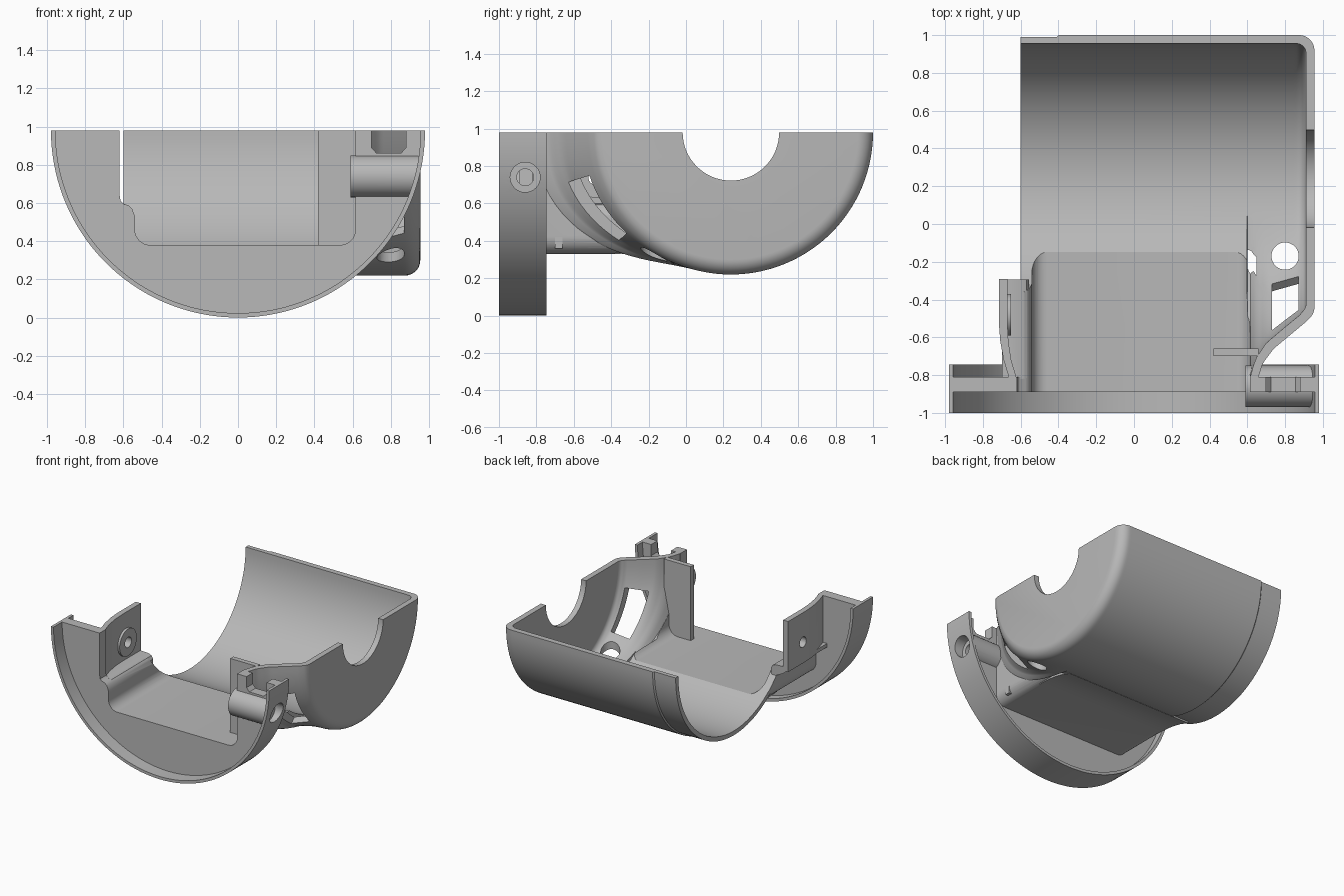
import bpy, bmesh
from math import sin, cos, pi, radians, sqrt, degrees, atan2

cube = bpy.data.objects.get("Cube")
if cube:
    bpy.data.objects.remove(cube, do_unlink=True)

grey = bpy.data.materials.new("plain grey")
grey.use_nodes = True
grey.diffuse_color = (0.48, 0.48, 0.48, 1)
grey.node_tree.nodes["Principled BSDF"].inputs["Base Color"].default_value = (0.48, 0.48, 0.48, 1)

TOP = 0.98        # parting plane height
AXIS_Y = 0.24     # axis of the round housing


def make(name, verts, faces):
    bm = bmesh.new()
    vs = [bm.verts.new(v) for v in verts]
    for f in faces:
        bm.faces.new([vs[i] for i in f])
    bmesh.ops.recalc_face_normals(bm, faces=bm.faces)
    me = bpy.data.meshes.new(name)
    bm.to_mesh(me)
    bm.free()
    ob = bpy.data.objects.new(name, me)
    bpy.context.collection.objects.link(ob)
    me.materials.append(grey)
    return ob


def prism(name, pts, axis, a, b):
    """Extrude a 2D outline along an axis from a to b."""
    place = {"x": lambda p, t: (t, p[0], p[1]),
             "y": lambda p, t: (p[0], t, p[1]),
             "z": lambda p, t: (p[0], p[1], t)}[axis]
    n = len(pts)
    verts = [place(p, t) for t in (a, b) for p in pts]
    faces = [tuple(range(n)), tuple(range(n, 2 * n))]
    faces += [(i, (i + 1) % n, n + (i + 1) % n, n + i) for i in range(n)]
    return make(name, verts, faces)


def arc(cx, cy, r, a0, a1, n):
    return [(cx + r * cos(radians(a0 + (a1 - a0) * i / n)),
             cy + r * sin(radians(a0 + (a1 - a0) * i / n))) for i in range(n + 1)]


def rod(name, c, r, axis, a, b, n=40):
    return prism(name, arc(c[0], c[1], r, 0, 360, n)[:-1], axis, a, b)


def box(name, x0, x1, y0, y1, z0, z1):
    return prism(name, [(x0, y0), (x1, y0), (x1, y1), (x0, y1)], "z", z0, z1)


def combine(ob, others, op):
    """Apply booleans and remove the helper solids."""
    for other in others:
        other.hide_render = True
        m = ob.modifiers.new("bool", "BOOLEAN")
        m.operation, m.solver, m.object = op, "EXACT", other
        dg = bpy.context.evaluated_depsgraph_get()
        me = bpy.data.meshes.new_from_object(ob.evaluated_get(dg))
        ob.modifiers.clear()
        ob.data = me
        bpy.data.objects.remove(other, do_unlink=True)
    return ob


def lerp_table(table, x):
    for (x0, y0), (x1, y1) in zip(table, table[1:]):
        if x <= x1:
            return y0 + (y1 - y0) * max(0, (x - x0) / (x1 - x0))
    return table[-1][1]


def housing(name, start, end, radius, fillet, plan, flare_from, lip):
    """Round housing with a rounded end cap and a front flare towards the neck."""
    xs = [start] + ([-0.41, -0.4] if lip else [])
    xs += [0.0, flare_from - 0.002, flare_from]
    last = end - fillet
    xs += [flare_from + (last - flare_from) * i / 16 for i in range(1, 17)]
    xs += [end - fillet + fillet * sin(radians(a)) for a in range(10, 91, 10)]
    n = 112
    verts = []
    for x in xs:
        base = radius - (0.01 if lip and x < -0.405 else 0)
        if x > last:
            base -= fillet - sqrt(max(0, fillet ** 2 - (x - last) ** 2))
        extra = max(0, AXIS_Y - lerp_table(plan, x) - base) if x >= flare_from else 0
        for i in range(n):
            t = 2 * pi * i / n
            a = abs(degrees(atan2(sin(t), -cos(t))))    # angle away from the front
            s = min(1, max(0, (75 - a) / 65))
            r = base + extra * s * s * (3 - 2 * s)
            verts.append((x, AXIS_Y + r * cos(t), TOP + r * sin(t)))
    faces = [tuple(range(n)), tuple(range(len(verts) - n, len(verts)))]
    for k in range(len(xs) - 1):
        for i in range(n):
            j = (i + 1) % n
            faces.append((k * n + i, k * n + j, (k + 1) * n + j, (k + 1) * n + i))
    return make(name, verts, faces)


# Housing shell with neck
outer_plan = [(0.65, -0.815), (0.66, -0.81), (0.68, -0.74), (0.74, -0.66),
              (0.83, -0.585), (0.92, -0.51), (0.955, -0.45)]
inner_plan = [(0.6, -0.815), (0.615, -0.81), (0.64, -0.72), (0.7, -0.63),
              (0.8, -0.545), (0.88, -0.48), (0.91, -0.43)]
body = housing("housing_shell", -0.6, 0.955, 0.76, 0.08, outer_plan, 0.65, True)
neck = prism("neck", [(-0.602, 1.1)] + arc(-0.512, 0.42, 0.09, 180, 270, 8)
             + arc(0.57, 0.42, 0.09, 270, 360, 8) + [(0.66, 1.1)], "y", -0.82, 0.0)
blend = prism("blend", [(-0.38, 0.331), (-0.28, 0.326), (-0.2, 0.316), (-0.12, 0.298),
                        (-0.03, 0.268), (0, 0.4), (-0.38, 0.4)], "x", -0.55, 0.6)
combine(body, [neck, blend], "UNION")

# Opening outline shared by the neck and the flange
right_corner = arc(0.535, 0.46, 0.08, 360, 270, 8)
left_corner = arc(-0.46, 0.46, 0.08, 270, 180, 8)
shoulder = [(-0.54, 0.53), (-0.555, 0.57), (-0.575, 0.588), (-0.6, 0.595)]
hollow = housing("hollow", -0.75, 0.91, 0.715, 0.05, inner_plan, 0.6, False)
neck_hollow = prism("neck_hollow", [(0.615, 1.1)] + right_corner + left_corner + shoulder
                    + [(-0.67, 0.6), (-0.67, 1.1)], "y", -0.9, 0.0)
axle = rod("axle_cut", (AXIS_Y, TOP), 0.258, "x", 0.8, 1.1, 64)
slot = prism("slot_cut", arc(AXIS_Y, TOP, 0.66, 197, 224, 12)
             + arc(AXIS_Y, TOP, 1.0, 224, 197, 12), "x", 0.73, 0.87)
drain = rod("drain_cut", (0.8, -0.17), 0.072, "z", 0.1, 0.6)
lid = box("lid_cut", -2, 2, -2, 2, TOP, 3)
combine(body, [hollow, neck_hollow, axle, slot, drain, lid], "DIFFERENCE")

# Left cheek plate with its round boss
cheek = prism("left_cheek", [(-0.67, -0.29), (-0.715, -0.29), (-0.715, -0.53), (-0.708, -0.62),
                             (-0.69, -0.72), (-0.66, -0.82), (-0.62, -0.82), (-0.65, -0.72),
                             (-0.665, -0.62), (-0.67, -0.53)], "z", 0.57, TOP)
shelf = prism("shelf", [(-0.7, 0.6), (-0.6, 0.597), (-0.57, 0.585), (-0.555, 0.56),
                        (-0.56, 0.51), (-0.6, 0.51), (-0.66, 0.54), (-0.7, 0.57)],
              "y", -0.815, -0.295)
boss = rod("boss", (-0.48, 0.74), 0.11, "x", -0.69, -0.65)
combine(cheek, [shelf, boss], "UNION")
combine(cheek, [rod("boss_hole", (-0.48, 0.74), 0.042, "x", -0.9, -0.5, 24)], "DIFFERENCE")

# Inner post plate beside the neck
post = box("inner_post", 0.42, 0.66, -0.70, -0.66, 0.36, TOP)

# Front flange: plate with the opening and a small notch, plus the rim
flange = prism("flange_plate", arc(0, TOP, 0.97, 180, 360, 72)
               + [(0.88, TOP), (0.88, 0.89), (0.855, 0.862), (0.725, 0.862), (0.7, 0.89),
                  (0.7, TOP), (0.615, TOP)] + right_corner + left_corner + shoulder
               + [(-0.615, 0.61), (-0.62, 0.64), (-0.62, TOP)], "y", -0.89, -0.81)
rim = prism("flange_rim", arc(0, TOP, 0.98, 180, 360, 72) + arc(0, TOP, 0.957, 360, 180, 72),
            "y", -1.0, -0.745)

# Screw tube on the right of the flange, trimmed to the rim
SCREW = (-0.86, 0.74)
tube = rod("screw_tube", SCREW, 0.11, "x", 0.59, 0.945)
combine(tube, [rod("trim", (0, TOP), 0.972, "y", -1.2, -0.5, 144)], "INTERSECT")
for part in (tube, flange, rim):
    cuts = [rod("bore", SCREW, 0.045, "x", 0.5, 1.1, 32),
            rod("counterbore", SCREW, 0.08, "x", 0.88, 1.1, 32)]
    combine(part, cuts, "DIFFERENCE")

# Smooth shading with sharp edges kept
bpy.ops.object.select_all(action="DESELECT")
for ob in (body, cheek, post, flange, rim, tube):
    ob.select_set(True)
    bpy.context.view_layer.objects.active = ob
bpy.ops.object.shade_smooth_by_angle(angle=radians(30))
